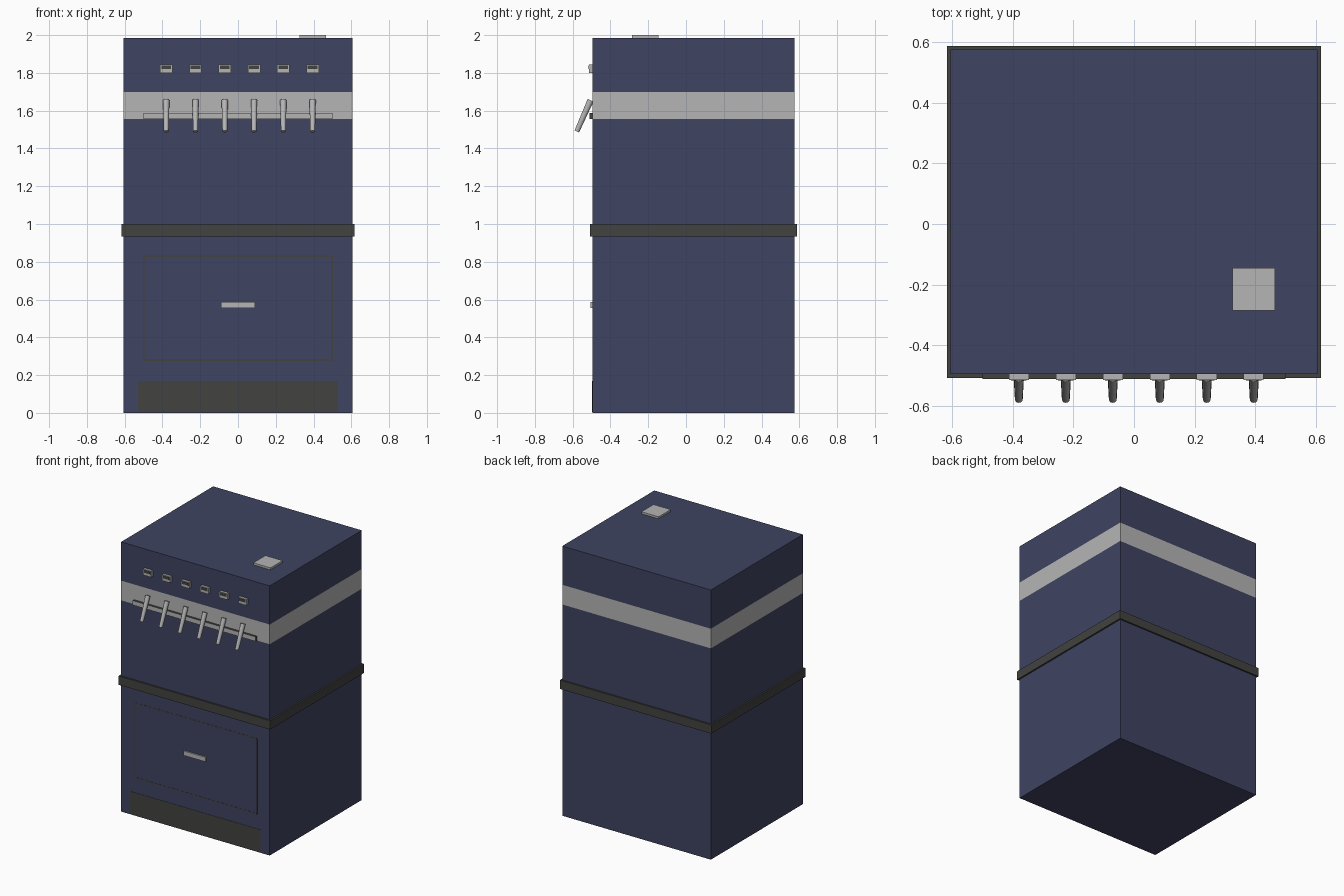
import bpy, bmesh
from mathutils import Vector

if "Cube" in bpy.data.objects:
    bpy.data.objects.remove(bpy.data.objects["Cube"], do_unlink=True)


def material(name, rgb):
    m = bpy.data.materials.new(name)
    m.use_nodes = True
    m.diffuse_color = (*rgb, 1)
    m.node_tree.nodes["Principled BSDF"].inputs["Base Color"].default_value = (*rgb, 1)
    return m


NAVY = material("navy paint", (0.05, 0.057, 0.122))
SILVER = material("brushed silver", (0.46, 0.46, 0.46))
DARK = material("dark rubber", (0.054, 0.054, 0.051))


def finish(name, bm, mats):
    mesh = bpy.data.meshes.new(name)
    bm.to_mesh(mesh)
    bm.free()
    for m in mats:
        mesh.materials.append(m)
    ob = bpy.data.objects.new(name, mesh)
    bpy.context.collection.objects.link(ob)
    return ob


def box_bm(x, y, z):
    """Box from (min, max) pairs."""
    bm = bmesh.new()
    bmesh.ops.create_cube(bm, size=1)
    for v in bm.verts:
        v.co = [r[0] if c < 0 else r[1] for c, r in zip(v.co, (x, y, z))]
    return bm


def box(name, x, y, z, mat):
    return finish(name, box_bm(x, y, z), [mat])


W, FRONT, BACK, TOP = 0.605, -0.495, 0.575, 1.985
BAND = (1.555, 1.7)

# Cabinet with a flush silver band running all the way round
bm = box_bm((-W, W), (FRONT, BACK), (0, TOP))
for z in BAND:
    bmesh.ops.bisect_plane(bm, geom=bm.verts[:] + bm.edges[:] + bm.faces[:],
                           plane_co=(0, 0, z), plane_no=(0, 0, 1))
for f in bm.faces:
    f.material_index = int(BAND[0] < f.calc_center_median().z < BAND[1])
finish("cabinet", bm, [NAVY, SILVER])

# Trim around the waist
box("waist_trim", (-0.617, 0.617), (-0.508, 0.587), (0.935, 1.0), DARK)

# Plate on the lid
box("lid_plate", (0.325, 0.465), (-0.286, -0.145), (TOP, 2.0), SILVER)

# Rail behind the levers: dark with a silver front
bm = box_bm((-0.5, 0.5), (-0.512, FRONT), (BAND[0], 1.588))
for f in bm.faces:
    f.material_index = int(f.calc_center_median().y < -0.511)
finish("lever_rail", bm, [DARK, SILVER])

# Six indicators, each with a lever below
for i in range(6):
    x = -0.38 + i * 0.155
    box(f"indicator_{i + 1}", (x - 0.033, x + 0.033), (-0.514, FRONT), (1.8, 1.845), SILVER)
    box(f"indicator_window_{i + 1}", (x - 0.026, x + 0.026), (-0.516, -0.513),
        (1.82, 1.84), DARK)

    top, tip = Vector((x, -0.505, 1.655)), Vector((x, -0.578, 1.49))
    axis = tip - top
    bm = bmesh.new()
    bmesh.ops.create_cone(bm, cap_ends=True, segments=12, radius1=0.017,
                          radius2=0.013, depth=axis.length)
    bmesh.ops.rotate(bm, verts=bm.verts, matrix=axis.to_track_quat('Z', 'Y').to_matrix())
    bmesh.ops.translate(bm, verts=bm.verts, vec=(top + tip) / 2)
    lever = finish(f"lever_{i + 1}", bm, [SILVER])
    for p in lever.data.polygons:
        p.use_smooth = len(p.vertices) == 4

# Thin seam around the lower door
DOOR_X, DOOR_Z, SEAM = 0.5, (0.28, 0.83), 0.004
SKIN = (FRONT - 0.001, FRONT)
for side, x in (("right", -DOOR_X), ("left", DOOR_X)):
    box(f"door_seam_{side}", (x - SEAM, x + SEAM), SKIN, DOOR_Z, DARK)
for side, z in zip(("bottom", "top"), DOOR_Z):
    box(f"door_seam_{side}", (-DOOR_X, DOOR_X), SKIN, (z - SEAM, z + SEAM), DARK)

# Door handle and kick panel
box("door_handle", (-0.09, 0.09), (-0.505, FRONT), (0.555, 0.588), SILVER)
box("kick_panel", (-0.53, 0.53), (FRONT - 0.002, FRONT), (0.005, 0.17), DARK)
